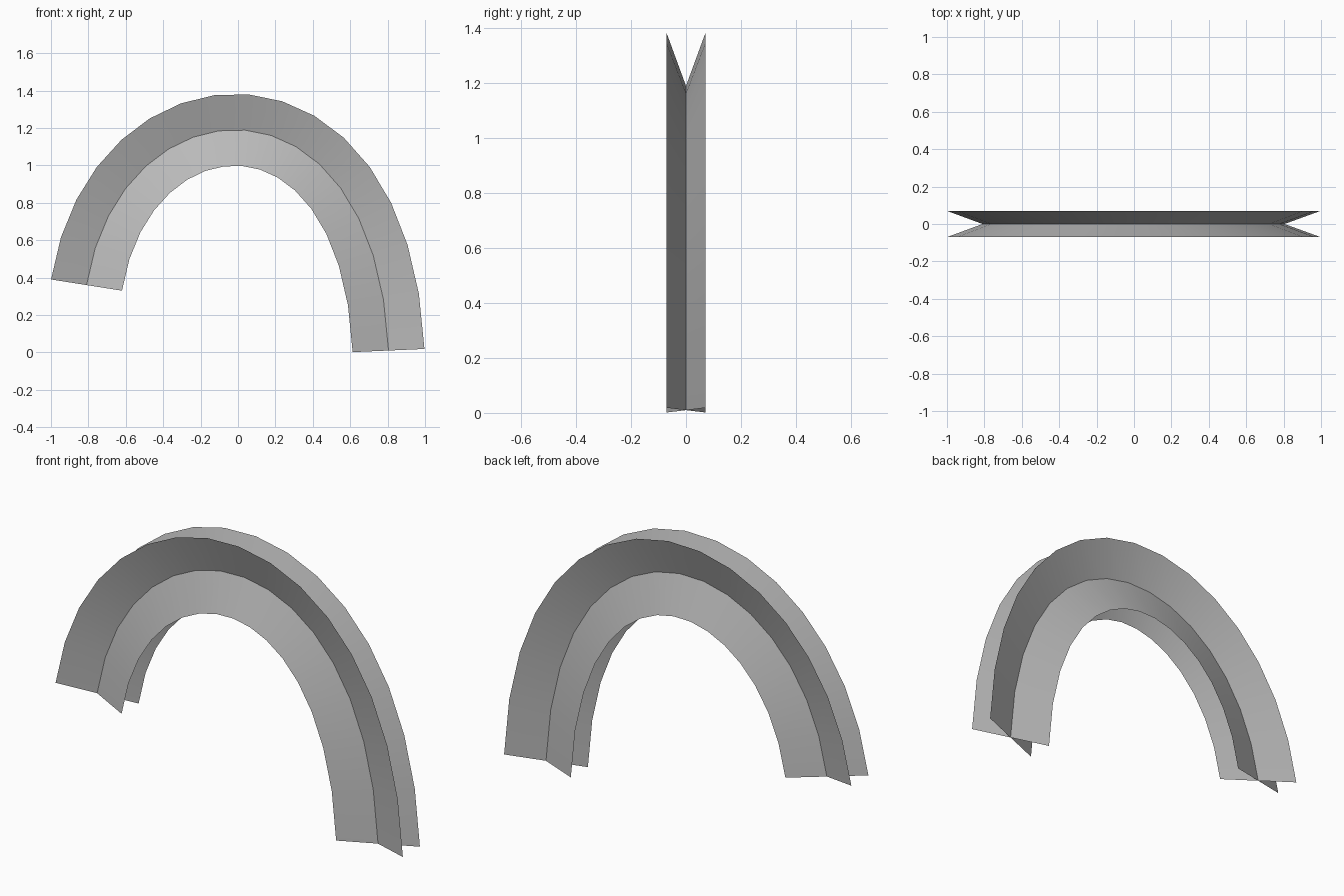
import bpy
from mathutils import Vector
from mathutils.geometry import interpolate_bezier

cube = bpy.data.objects.get("Cube")
if cube:
    bpy.data.objects.remove(cube, do_unlink=True)

# Plain grey finish
grey = bpy.data.materials.new("plain grey")
grey.use_nodes = True
colour = (0.5, 0.5, 0.5, 1)
grey.diffuse_color = colour
grey.node_tree.nodes["Principled BSDF"].inputs["Base Color"].default_value = colour

# Arch centre line: end points and the handles that shape it
START, END = Vector((-0.81, 0, 0.36)), Vector((0.805, 0, 0.01))
START_HANDLE = START + 1.13 * Vector((0.156, 0, 0.988))
END_HANDLE = END + 1.56 * Vector((-0.044, 0, 0.999))
STEPS = 16
HALF_DEPTH, HALF_HEIGHT = 0.07, 0.192

path = interpolate_bezier(START, START_HANDLE, END_HANDLE, END, STEPS + 1)
tangents = [path[min(i + 1, STEPS)] - path[max(i - 1, 0)] for i in range(STEPS + 1)]
tangents[0] = START_HANDLE - START
tangents[-1] = END - END_HANDLE


def sloped_band(name, slope):
    """Sweep one diagonal of the X section along the arch."""
    verts, faces = [], []
    for point, tangent in zip(path, tangents):
        outward = Vector((-tangent.z, 0, tangent.x)).normalized()
        for side in (-1, 0, 1):
            verts.append(point + outward * HALF_HEIGHT * side
                         + Vector((0, HALF_DEPTH * side * slope, 0)))
    for i in range(STEPS):
        for j in range(2):
            a = i * 3 + j
            faces.append((a, a + 1, a + 4, a + 3))
    mesh = bpy.data.meshes.new(name)
    mesh.from_pydata(verts, [], faces)
    mesh.materials.append(grey)
    mesh.shade_smooth()
    band = bpy.data.objects.new(name, mesh)
    bpy.context.collection.objects.link(band)


# Two thin bands crossing along the centre line
sloped_band("rear_leaning_band", 1)
sloped_band("front_leaning_band", -1)
